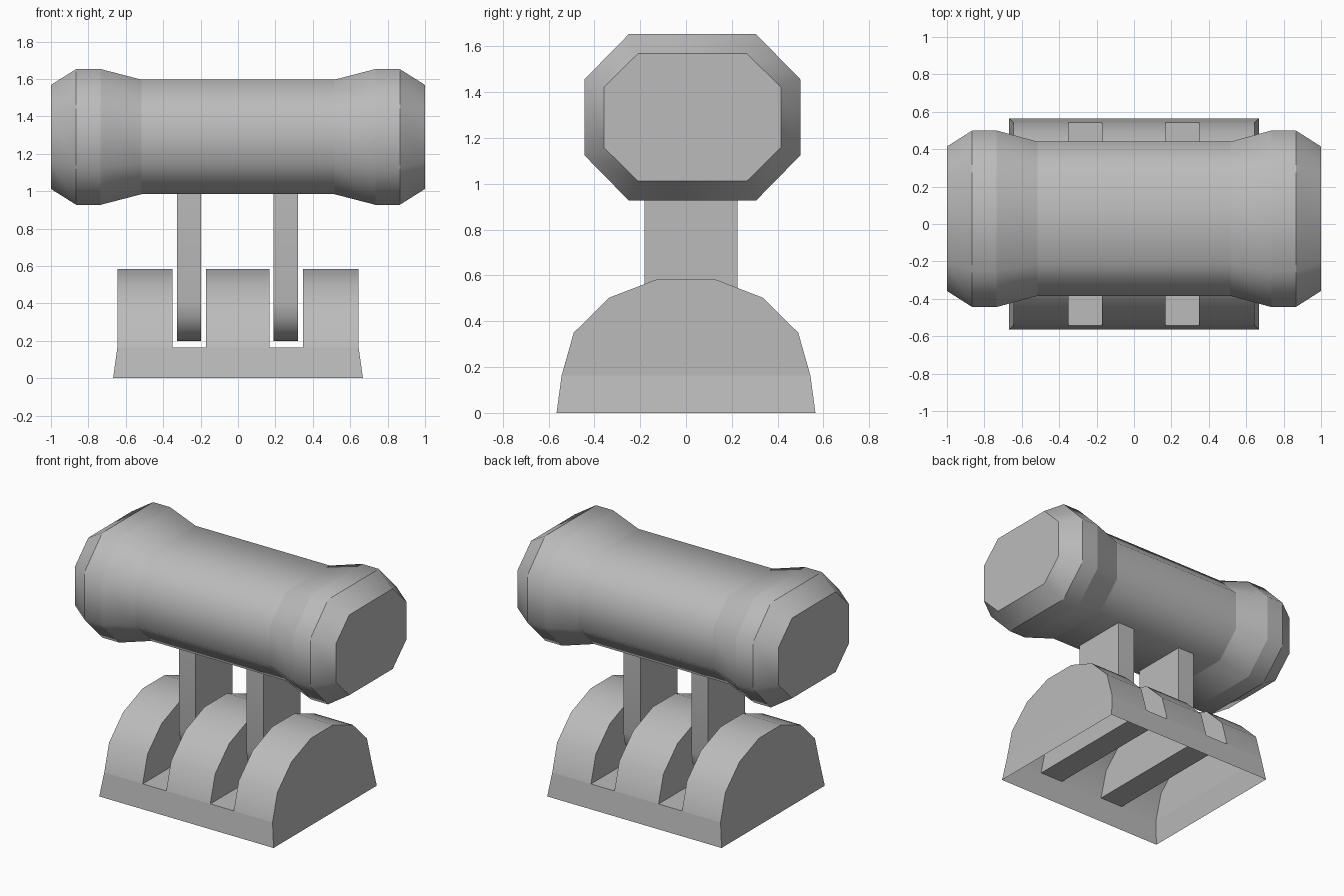
import bpy, bmesh, math

cube = bpy.data.objects.get("Cube")
if cube:
    bpy.data.objects.remove(cube, do_unlink=True)

grey = bpy.data.materials.new("plain grey")
grey.use_nodes = True
grey.diffuse_color = (0.5, 0.5, 0.5, 1)
grey.node_tree.nodes["Principled BSDF"].inputs["Base Color"].default_value = (0.5, 0.5, 0.5, 1)


def finish(name, bm, angle=None):
    """Turn a bmesh into a named, coloured object."""
    mesh = bpy.data.meshes.new(name)
    bm.to_mesh(mesh)
    bm.free()
    mesh.materials.append(grey)
    obj = bpy.data.objects.new(name, mesh)
    bpy.context.collection.objects.link(obj)
    if angle:
        bpy.ops.object.select_all(action="DESELECT")
        obj.select_set(True)
        bpy.context.view_layer.objects.active = obj
        bpy.ops.object.shade_smooth_by_angle(angle=math.radians(angle))
    return obj


def loft(bm, rings, caps=True, closed=True, sharp_rings=False):
    """Skin a list of equal-length point rings."""
    loops = [[bm.verts.new(p) for p in ring] for ring in rings]
    n = len(loops[0])
    for a, b in zip(loops, loops[1:]):
        for i in range(n if closed else n - 1):
            j = (i + 1) % n
            bm.faces.new((a[i], a[j], b[j], b[i]))
    if caps:
        bm.faces.new(loops[0][::-1])
        bm.faces.new(loops[-1])
    bm.normal_update()
    if sharp_rings:
        for loop in loops:
            for i in range(n):
                bm.edges.get((loop[i], loop[(i + 1) % n])).smooth = False


# Barrel: octagonal sections along x
def octagon(x, hy, hz, fy, fz, cy=0.028, cz=1.29):
    corners = [(hy, -fz), (hy, fz), (fy, hz), (-fy, hz),
               (-hy, fz), (-hy, -fz), (-fy, -hz), (fy, -hz)]
    return [(x, cy + y, cz + z) for y, z in corners]


end = (0.386, 0.278, 0.238, 0.132)
wide = (0.472, 0.363, 0.278, 0.165)
waist = (0.412, 0.306, 0.243, 0.139)
half = [(0.515, waist), (0.735, wide), (0.865, wide), (1.0, end)]
stations = [(-x, s) for x, s in reversed(half)] + half
bm = bmesh.new()
loft(bm, [octagon(x, *s) for x, s in stations], sharp_rings=True)
finish("barrel", bm, 50)

# Two posts with rounded feet
foot_radius, foot_y = 0.203, 0.022
for name, x0, x1 in (("right_post", -0.325, -0.198), ("left_post", 0.19, 0.322)):
    outline = [(foot_y - foot_radius, 1.0)]
    for k in range(9):
        a = math.pi + math.pi * k / 8
        outline.append((foot_y + foot_radius * math.cos(a), 0.403 + foot_radius * math.sin(a)))
    outline.append((foot_y + foot_radius, 1.0))
    bm = bmesh.new()
    loft(bm, [[(x, y, z) for y, z in outline] for x in (x0, x1)])
    finish(name, bm, 40)

# Three arched blocks, open below
floor_z = 0.163
side = [(0.543, floor_z), (0.49, 0.35), (0.335, 0.503), (0.122, 0.585)]
arch = side + [(-y, z) for y, z in reversed(side)]
for name, x0, x1 in (("right_arch", -0.645, -0.35), ("middle_arch", -0.17, 0.168),
                     ("left_arch", 0.348, 0.645)):
    bm = bmesh.new()
    loft(bm, [[(x, y, z) for y, z in arch] for x in (x0, x1)], closed=False)
    finish(name, bm, 40)

# Flared skirt, open below, and the two slot floors
bm = bmesh.new()
loft(bm, [[(-w, -d, z), (w, -d, z), (w, d, z), (-w, d, z)]
          for w, d, z in ((0.668, 0.565, 0), (0.645, 0.543, floor_z))], caps=False)
finish("base_skirt", bm)
for name, x0, x1 in (("right_slot_floor", -0.35, -0.17), ("left_slot_floor", 0.168, 0.348)):
    bm = bmesh.new()
    d = 0.543
    bm.faces.new([bm.verts.new(p) for p in ((x0, -d, floor_z), (x1, -d, floor_z),
                                            (x1, d, floor_z), (x0, d, floor_z))])
    finish(name, bm)
